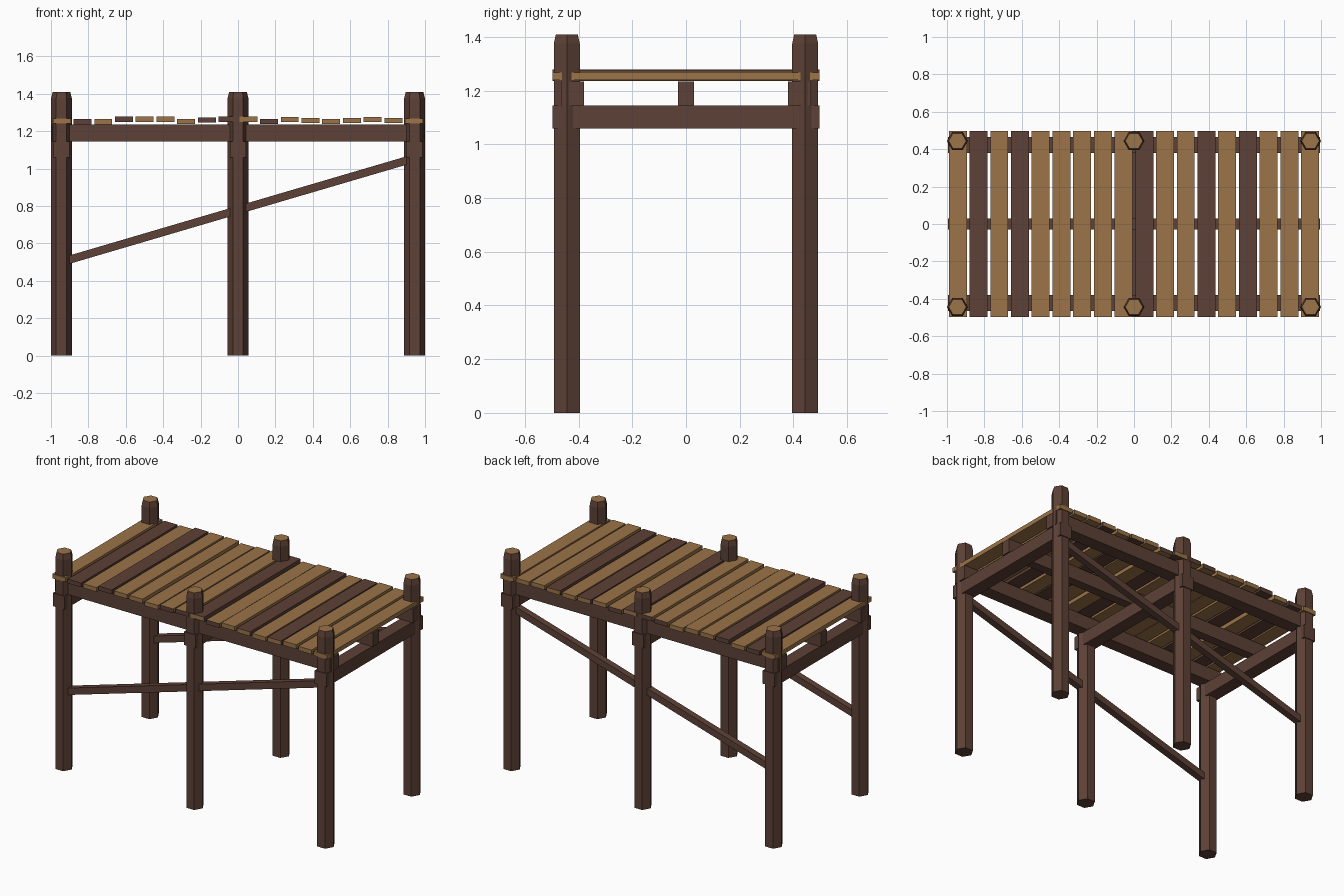
import bpy, bmesh, math
from mathutils import Matrix

if "Cube" in bpy.data.objects:
    bpy.data.objects.remove(bpy.data.objects["Cube"])


def material(name, rgb):
    m = bpy.data.materials.new(name)
    m.diffuse_color = (*rgb, 1)
    m.use_nodes = True
    m.node_tree.nodes["Principled BSDF"].inputs["Base Color"].default_value = m.diffuse_color
    return m


DARK = material("dark_wood", (0.109, 0.052, 0.037))
LIGHT = material("light_wood", (0.328, 0.174, 0.065))


def finish(name, bm):
    me = bpy.data.meshes.new(name)
    bm.normal_update()
    bm.to_mesh(me)
    bm.free()
    me.materials.append(DARK)
    me.materials.append(LIGHT)
    ob = bpy.data.objects.new(name, me)
    bpy.context.collection.objects.link(ob)
    return ob


def box(name, centre, size, angle=0.0, top=0, side=0):
    """Box tilted about y; top/bottom and side faces may differ in colour."""
    bm = bmesh.new()
    bmesh.ops.create_cube(bm, size=1, matrix=Matrix.Diagonal((*size, 1)))
    bm.normal_update()
    for f in bm.faces:
        f.material_index = side if abs(f.normal.y) > 0.5 else top
    bm.transform(Matrix.Translation(centre) @ Matrix.Rotation(angle, 4, 'Y'))
    return finish(name, bm)


def post(name, x, y):
    """Hexagonal post with a chamfered, light cut top."""
    bm = bmesh.new()
    rings = [[bm.verts.new((x + r * math.cos(i * math.pi / 3),
                            y + r * math.sin(i * math.pi / 3), z)) for i in range(6)]
             for r, z in ((0.056, 0), (0.056, 1.375), (0.047, 1.41))]
    for a, b in zip(rings, rings[1:]):
        for i in range(6):
            j = (i + 1) % 6
            bm.faces.new((a[i], a[j], b[j], b[i]))
    bm.faces.new(rings[0][::-1])
    bm.faces.new(rings[-1]).material_index = 1
    finish(name, bm)


# posts and the cross beams joining each pair
for n, x in (("left", -0.944), ("middle", 0.0), ("right", 0.944)):
    for side, y in (("front", -0.444), ("back", 0.444)):
        post(f"{side}_{n}_post", x, y)
    box(f"{n}_cross_beam", (x, 0, 1.102), (0.085, 0.995, 0.086))

# long joists under the deck
for n, y, w in (("front", -0.422, 0.086), ("centre", 0, 0.06), ("back", 0.422, 0.086)):
    box(f"{n}_joist", (0, y, 1.19), (1.99, w, 0.09))

# sloping braces, rising to the right on both long sides
slope = math.atan(0.294)
for n, y in (("front", -0.444), ("back", 0.444)):
    box(f"{n}_brace", (0, y, 0.778), (1.89 / math.cos(slope), 0.043, 0.043), -slope)

# deck planks with uneven heights
heights = [1.254, 1.25, 1.25, 1.264, 1.263, 1.263, 1.252, 1.259, 1.264,
           1.264, 1.251, 1.262, 1.257, 1.252, 1.257, 1.262, 1.257, 1.254]
dark_tops = {1, 3, 9, 12, 14}
dark_ends = {1, 3, 7, 8, 10}
for i, z in enumerate(heights):
    box(f"plank_{i + 1}", (-0.942 + i * 0.1108, 0, z), (0.096, 0.995, 0.028),
        top=int(i not in dark_tops), side=int(i not in dark_ends))
